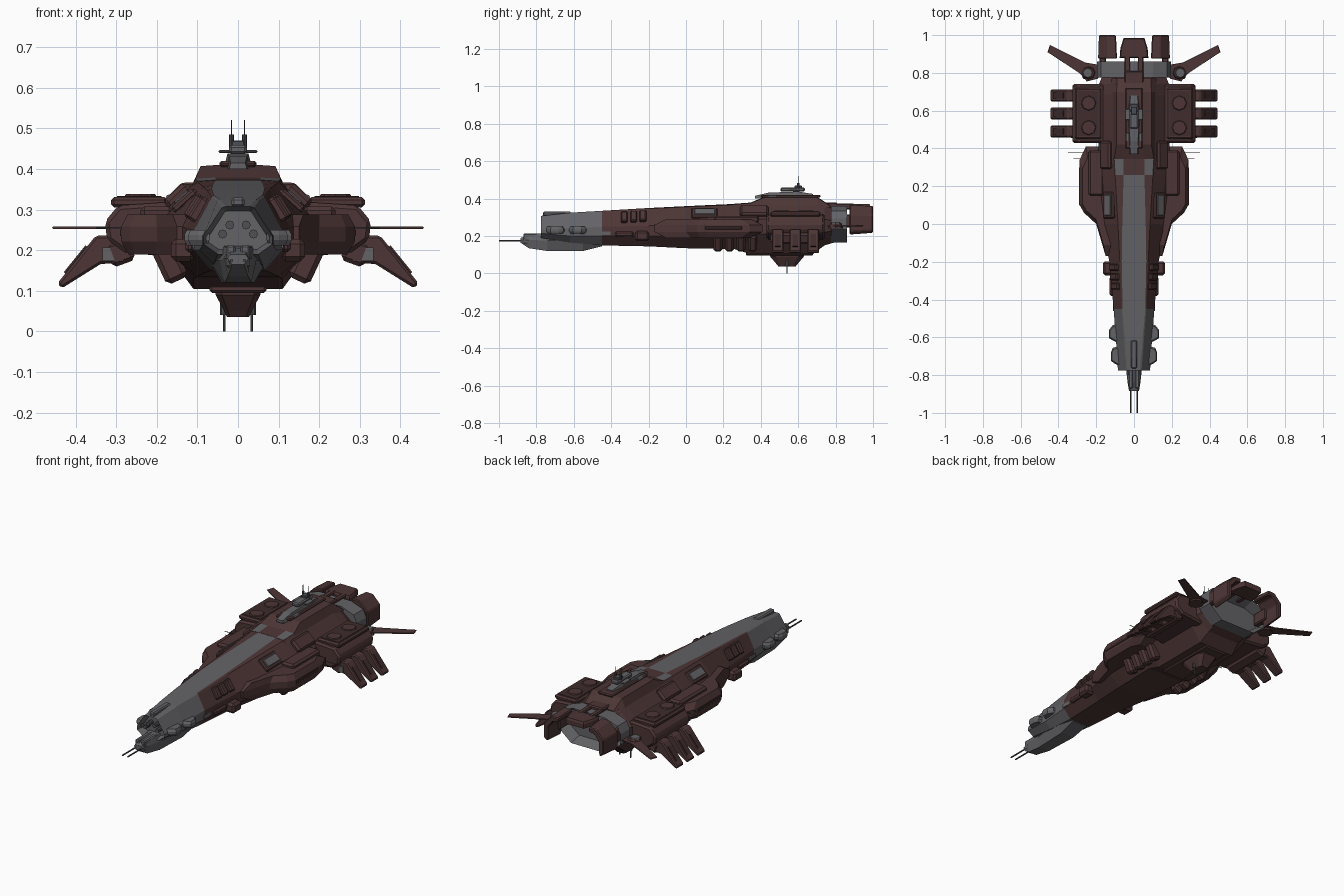
import bpy, bmesh, math
from mathutils import Matrix, Vector

if "Cube" in bpy.data.objects:
    bpy.data.objects.remove(bpy.data.objects["Cube"])


def material(name, rgb):
    m = bpy.data.materials.new(name)
    m.diffuse_color = (*rgb, 1)
    m.use_nodes = True
    m.node_tree.nodes["Principled BSDF"].inputs["Base Color"].default_value = m.diffuse_color
    return m


BROWN, GREY, DARK, STEEL = range(4)
MATS = [material("dark red brown", (0.075, 0.036, 0.036)),
        material("hull grey", (0.125, 0.125, 0.135)),
        material("dark brown", (0.05, 0.025, 0.025)),
        material("gun steel", (0.08, 0.08, 0.09))]


def finish(name, bm, mat=BROWN, mirror=False, bevel=0, rule=None):
    bmesh.ops.recalc_face_normals(bm, faces=bm.faces)
    for f in bm.faces:
        f.material_index = rule(f.calc_center_median()) if rule else mat
    me = bpy.data.meshes.new(name)
    bm.to_mesh(me)
    bm.free()
    for m in MATS:
        me.materials.append(m)
    ob = bpy.data.objects.new(name, me)
    bpy.context.collection.objects.link(ob)
    if bevel:
        b = ob.modifiers.new("bevel", "BEVEL")
        b.width, b.segments, b.limit_method = bevel, 1, "ANGLE"
    if mirror:
        ob.modifiers.new("mirror", "MIRROR").use_mirror_merge = False
    return ob


def skin(bm, rings):
    vs = [[bm.verts.new(p) for p in r] for r in rings]
    n = len(vs[0])
    for a, b in zip(vs, vs[1:]):
        for i in range(n):
            bm.faces.new((a[i], a[(i + 1) % n], b[(i + 1) % n], b[i]))
    return bm.faces.new(vs[0]), bm.faces.new(vs[-1])


def hollow(bm, face, rim, depth):
    """Inset an end cap and push it in along y."""
    bm.normal_update()
    bmesh.ops.recalc_face_normals(bm, faces=bm.faces)
    bmesh.ops.inset_region(bm, faces=[face], thickness=rim)
    bmesh.ops.translate(bm, verts=face.verts, vec=(0, depth, 0))


def loft(name, stations, front=None, rear=None, **kw):
    """Symmetric hull: stations of (y, right-hand points (x, z) from top to bottom)."""
    bm = bmesh.new()
    caps = skin(bm, [[(x, y, z) for x, z in h] + [(-x, y, z) for x, z in reversed(h)] for y, h in stations])
    for cap, cut in zip(caps, (front, rear)):
        if cut:
            hollow(bm, cap, *cut)
    return finish(name, bm, **kw)


def slab_y(name, profile, y0, y1, shrink=1.0, **kw):
    """XZ profile extruded along y, far end optionally shrunk."""
    bm = bmesh.new()
    cx = sum(p[0] for p in profile) / len(profile)
    cz = sum(p[1] for p in profile) / len(profile)
    skin(bm, [[(x, y0, z) for x, z in profile],
              [(cx + (x - cx) * shrink, y1, cz + (z - cz) * shrink) for x, z in profile]])
    return finish(name, bm, **kw)


def slab_z(name, outline, levels, **kw):
    """XY outline stacked through levels of (z, scale about its middle)."""
    bm = bmesh.new()
    cx = sum(p[0] for p in outline) / len(outline)
    cy = sum(p[1] for p in outline) / len(outline)
    skin(bm, [[(cx + (x - cx) * s, cy + (y - cy) * s, z) for x, y in outline] for z, s in levels])
    return finish(name, bm, **kw)


def box(name, c, size, tilt=0, **kw):
    bm = bmesh.new()
    m = Matrix.Translation(c) @ Matrix.Rotation(math.radians(tilt), 4, "Y") @ Matrix.Diagonal((*size, 1))
    bmesh.ops.create_cube(bm, size=1, matrix=m)
    return finish(name, bm, **kw)


def rod(name, a, b, r0, r1=None, sides=8, **kw):
    a, b = Vector(a), Vector(b)
    bm = bmesh.new()
    m = Matrix.Translation((a + b) / 2) @ (b - a).to_track_quat("Z", "Y").to_matrix().to_4x4()
    bmesh.ops.create_cone(bm, cap_ends=True, segments=sides, radius1=r0,
                          radius2=r0 if r1 is None else r1, depth=(b - a).length, matrix=m)
    return finish(name, bm, **kw)


# Main hull: y, stripe half-width, top half-width, top z, mid width, mid z high/low, bottom width/z
def section(sw, tw, tz, mw, zu, zl, bw, bz):
    return [(sw, tz), (tw, tz - 0.004), (mw, zu), (mw, zl), (bw, bz)]


HULL = [(-0.775, .03, .04, .308, .085, .235, .215, .05, .19),
        (-0.62, .045, .052, .325, .095, .24, .2, .06, .165),
        (-0.45, .06, .065, .335, .108, .25, .2, .065, .15),
        (-0.20, .065, .075, .35, .13, .255, .2, .08, .145),
        (0.00, .062, .085, .36, .175, .27, .2, .1, .135),
        (0.26, .055, .1, .372, .187, .29, .21, .11, .13),
        (0.34, .055, .105, .374, .187, .29, .21, .11, .105),
        (0.68, .055, .105, .374, .187, .29, .21, .11, .105),
        (0.74, .055, .1, .368, .185, .29, .22, .1, .15),
        (0.79, .055, .09, .345, .165, .28, .23, .1, .165)]
loft("main_hull", [(s[0], section(*s[1:])) for s in HULL], front=(.012, .04),
     rule=lambda c: GREY if c.y < -0.45 or (c.y < .2 and abs(c.x) < .01 and c.z > .3) else BROWN)

# Raised back deck with grey forked stripe in front of its ramp
loft("upper_deck", [(y, [(a, z), (b, z - .003), (.118, .35)]) for y, a, b, z in
                    [(.26, .055, .1, .373), (.345, .055, .105, .379), (.42, .05, .092, .41),
                     (.7, .05, .092, .41), (.77, .05, .09, .365)]],
     rule=lambda c: GREY if c.y < .33 and .04 < abs(c.x) < .1 else BROWN)
box("deck_spine", (0, .56, .412), (.09, .32, .014), bevel=.005)
box("deck_rear_hatch", (0, .77, .365), (.1, .08, .03), bevel=.006)

# Chin under the nose with twin gun
loft("chin", [(-.885, [(.018, .19), (.026, .18), (.015, .165)]), (-.84, [(.028, .205), (.034, .18), (.025, .135)]),
              (-.74, [(.034, .21), (.045, .175), (.033, .12)]), (-.55, [(.055, .2), (.072, .175), (.04, .12)]),
              (-.45, [(.055, .2), (.07, .175), (.045, .145)])], mat=GREY)
box("nose_gun_housing", (.018, -.81, .185), (.024, .12, .055), mat=GREY, mirror=True, bevel=.005)
rod("nose_gun_barrel", (.016, -1, .175), (.016, -.8, .175), .004, mat=STEEL, mirror=True)
box("nose_ridge", (0, -.69, .318), (.032, .15, .024), mat=GREY, bevel=.006)
for i, (x, z) in enumerate([(.038, .24), (.02, .262)]):
    rod(f"nose_cannon_{i}", (x, -.772, z), (x, -.73, z), .011, mat=STEEL, mirror=True)
for i, y in enumerate((-.57, -.69)):
    slab_z(f"nose_side_pod_{i}", [(.07, y - .065), (.105 - i * .004, y - .05), (.132 - i * .01, y - .035),
                                  (.132 - i * .01, y + .01), (.112, y + .035), (.07, y + .045)],
           [(.212, .8), (.225, 1), (.238, 1), (.25, .8)], mat=GREY, mirror=True)

# Shoulder vents and cheek blocks on the neck
for i, y in enumerate((-.33, -.28, -.23)):
    box(f"neck_vent_{i}", (.096 + i * .005, y, .300 + i * .003), (.065, .036, .028), 58, mirror=True, bevel=.006)
box("neck_cheek_block", (.135, -.235, .2), (.06, .075, .055), mirror=True, bevel=.012)
box("neck_side_rib", (.115, -.33, .21), (.03, .1, .03), mirror=True, bevel=.008)
box("neck_grey_patch", (.106, -.41, .215), (.012, .1, .02), mat=GREY, mirror=True)
box("shoulder_plate", (.132, .1, .322), (.075, .14, .02), 42, mirror=True, bevel=.006)
box("shoulder_plate_inset", (.136, .1, .327), (.045, .11, .018), 42, mat=GREY, mirror=True, bevel=.003)

# Side sponsons
slab_z("sponson", [(.1, .41), (.255, .41), (.288, .34), (.288, .1), (.265, .06), (.2, 0), (.15, -.17), (.1, -.17)],
       [(.19, .78), (.222, 1), (.258, 1), (.288, .8)], mirror=True)
box("sponson_top_box", (.2, .27, .288), (.08, .24, .04), mirror=True, bevel=.01)
box("sponson_side_slot", (.285, .2, .243), (.012, .2, .018), mat=DARK, mirror=True, bevel=.003)
box("flank_box", (.146, .365, .332), (.075, .15, .035), 43, mirror=True, bevel=.01)
for i, y in enumerate((.345, .38)):
    rod(f"side_needle_{i}", (.26, y, .255), (.32 + .03 * i, y, .255), .002, mat=STEEL, sides=6, mirror=True)

# Lower flank vent blocks
for i in range(4):
    box(f"lower_vent_{i}", (.168, .17 + i * .062, .168), (.058, .048, .095), 25, mirror=True, bevel=.012)

# Launcher pods with slanted tubes
slab_y("pod_body", [(.14, .3), (.18, .318), (.295, .31), (.328, .27), (.322, .225), (.28, .195), (.14, .18)],
       .43, .74, mirror=True, bevel=.01)
box("pod_top_frame", (.243, .585, .318), (.14, .27, .026), mirror=True, bevel=.008)
box("pod_top_recess", (.243, .585, .331), (.11, .24, .004), mat=DARK, mirror=True)
for i, y in enumerate((.51, .64)):
    rod(f"pod_hatch_{i}", (.24, y, .32), (.24, y, .338), .048, .036, mirror=True)
for i, y in enumerate((.49, .585, .68)):
    slab_y(f"launcher_{i}", [(.27, .235), (.35, .236), (.445, .118), (.434, .106), (.338, .166), (.27, .17)],
           y - .031, y + .031, mirror=True, bevel=.006)
    box(f"launcher_slot_{i}", (.4, y, .177), (.085, .03, .006), 51, mat=DARK, mirror=True)
box("launcher_root", (.29, .585, .195), (.06, .26, .06), 20, mirror=True, bevel=.01)
box("launcher_grey_patch", (.308, .458, .19), (.05, .006, .034), mat=GREY, mirror=True)

# Thin swept rear fins
slab_z("rear_fin", [(.19, .77), (.25, .755), (.29, .8), (.458, .91), (.445, .948), (.26, .855), (.17, .84)],
       [(.252, .98), (.255, 1), (.258, .98)], mirror=True)
rod("fin_root", (.24, .8, .24), (.24, .8, .27), .042, .03, mirror=True)
rod("fin_root_cap", (.245, .8, .268), (.245, .8, .274), .028, .024, mat=GREY, mirror=True)

# Engine: grey hollow ring with armour shells behind
RING = [(.1, .362), (.175, .335), (.195, .295), (.195, .235), (.11, .165)]
loft("engine_ring", [(y, RING) for y in (.775, .86)], rear=(.025, -.06), mat=GREY)
slab_y("engine_outer_shell", [(.09, .368), (.14, .366), (.19, .315), (.19, .225), (.165, .205),
                              (.158, .23), (.158, .295), (.125, .335), (.09, .34)],
       .875, 1, .9, mirror=True, bevel=.005)
box("engine_shell_strut", (.165, .86, .28), (.035, .1, .07), mirror=True, bevel=.006)
slab_z("engine_top_shell", [(-.076, .88), (.076, .88), (.072, .93), (.055, .985), (-.055, .985), (-.072, .93)],
       [(.337, 1), (.362, 1), (.372, .92)])
box("engine_top_strut", (.035, .84, .358), (.03, .12, .03), mirror=True, bevel=.005)

# Command tower on top
loft("tower_base", [(.37, [(.018, .415), (.022, .4)]), (.44, [(.022, .432), (.03, .4)]),
                    (.6, [(.026, .438), (.035, .4)]), (.68, [(.018, .425), (.025, .4)])], mat=GREY)
box("tower_wings", (0, .58, .443), (.095, .06, .008), mat=GREY, bevel=.003)
box("tower_cabin", (0, .57, .448), (.045, .13, .022), mat=GREY, bevel=.006)
box("tower_side_block", (.035, .46, .412), (.022, .05, .016), mat=GREY, mirror=True, bevel=.005)
box("tower_head", (0, .6, .463), (.034, .04, .015), mat=STEEL, bevel=.003)
rod("tower_mast", (.016, .6, .45), (.016, .6, .485), .006, mat=STEEL, mirror=True)
rod("tower_aerial", (.016, .6, .48), (.016, .6, .52), .002, mat=STEEL, sides=6, mirror=True)

# Belly turret
slab_z("belly_turret", [(-.055, .48), (-.04, .45), (.04, .45), (.055, .48), (.055, .6), (.04, .63),
                        (-.04, .63), (-.055, .6)], [(.11, 1), (.09, 1), (.05, .62), (.036, .5)])
rod("belly_gun", (.034, .54, .1), (.034, .54, .04), .01, mat=STEEL, mirror=True)
rod("belly_gun_barrel", (.034, .54, .05), (.034, .54, 0), .004, mat=STEEL, sides=6, mirror=True)
box("belly_plate", (0, .5, .105), (.14, .36, .02), bevel=.006)
